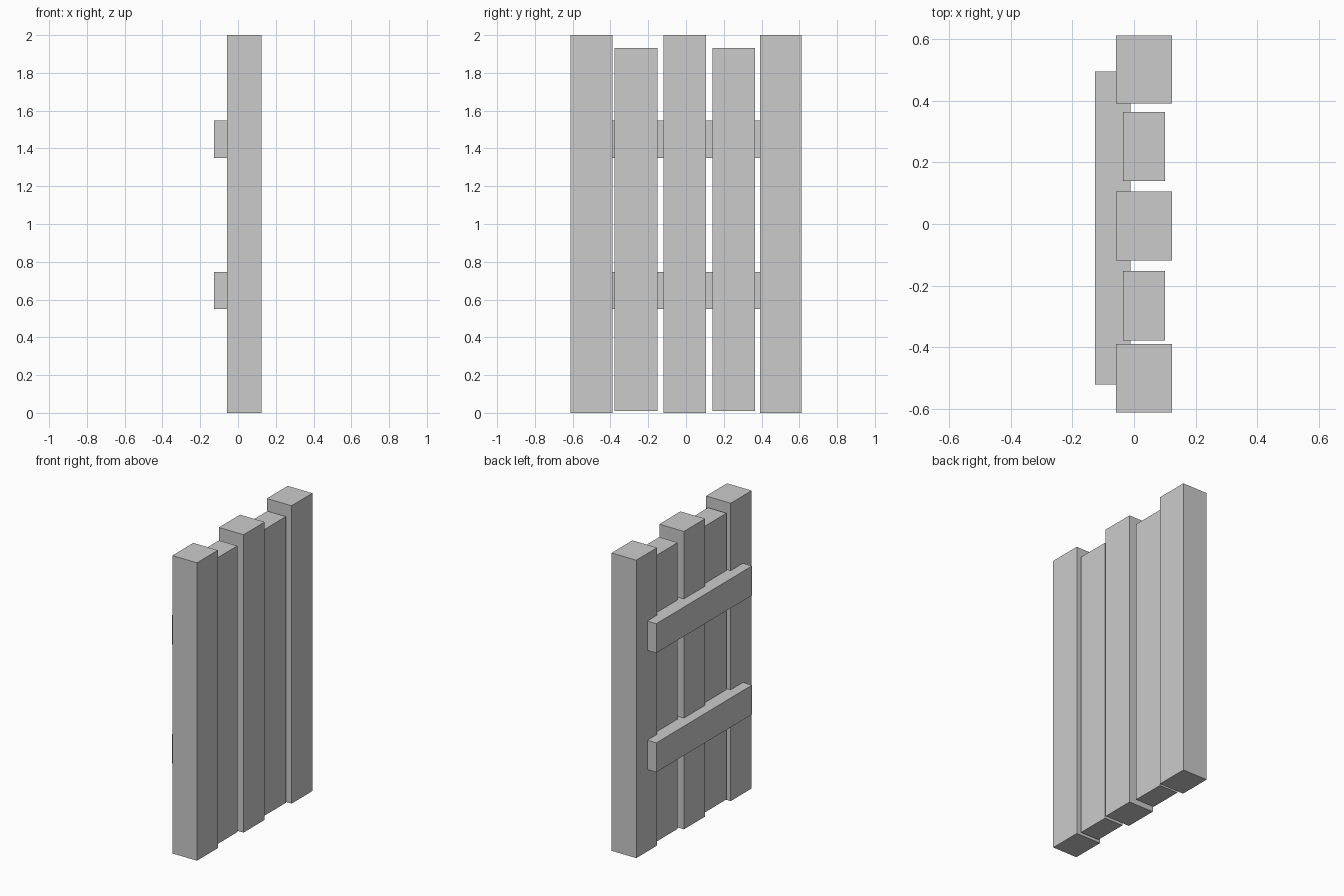
import bpy

if "Cube" in bpy.data.objects:
    bpy.data.objects.remove(bpy.data.objects["Cube"])


def box(name, x, y, z):
    """Add a box spanning the given (low, high) ranges."""
    spans = (x, y, z)
    bpy.ops.mesh.primitive_cube_add(size=1, location=[(a + b) / 2 for a, b in spans])
    obj = bpy.context.object
    obj.name = name
    obj.scale = [b - a for a, b in spans]
    bpy.ops.object.transform_apply(location=False, rotation=False, scale=True)
    return obj


# Thick tall posts
for i, y in enumerate([(-0.612, -0.390), (-0.118, 0.106), (0.391, 0.612)]):
    box(f"tall_post_{i + 1}", (-0.059, 0.124), y, (0, 2))

# Thinner, slightly shorter planks between them
for i, y in enumerate([(-0.378, -0.152), (0.139, 0.364)]):
    box(f"short_plank_{i + 1}", (-0.036, 0.101), y, (0.01, 1.932))

# Horizontal rails on the back
for name, z in (("lower_rail", 0.55), ("upper_rail", 1.35)):
    box(name, (-0.126, -0.012), (-0.521, 0.495), (z, z + 0.197))
